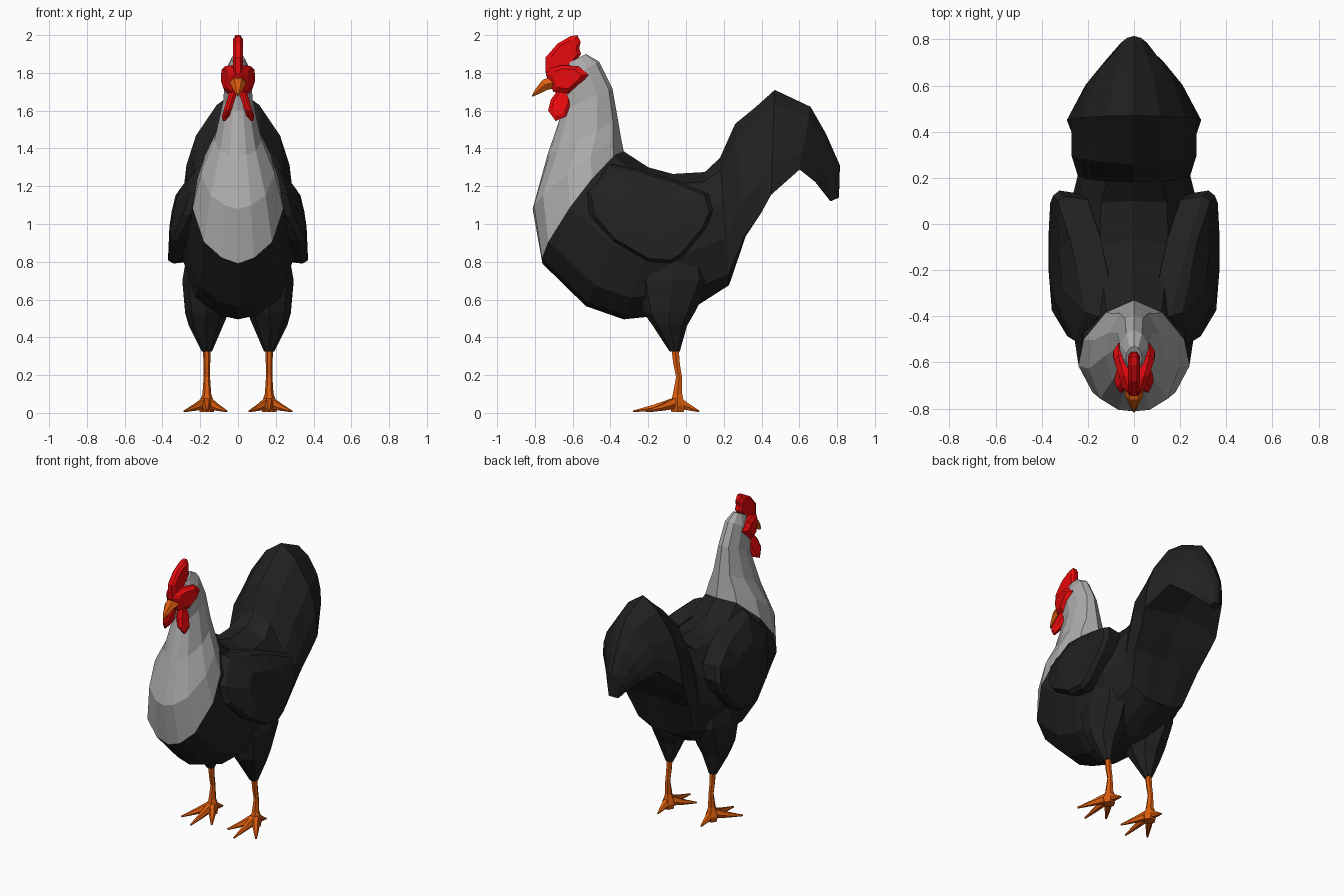
import bpy, bmesh, math
from mathutils import Vector

if "Cube" in bpy.data.objects:
    bpy.data.objects.remove(bpy.data.objects["Cube"])


def material(name, rgb):
    m = bpy.data.materials.new(name)
    m.diffuse_color = (*rgb, 1)
    m.use_nodes = True
    m.node_tree.nodes["Principled BSDF"].inputs["Base Color"].default_value = m.diffuse_color
    return m


BLACK = material("black feathers", (0.015, 0.015, 0.015))
GREY = material("grey feathers", (0.41, 0.40, 0.40))
RED = material("red skin", (0.83, 0.003, 0.004))
ORANGE = material("orange horn", (0.72, 0.11, 0.004))


def loft(name, rings, mat):
    """Skin a list of equally sized point rings, with closed ends."""
    bm = bmesh.new()
    rows = [[bm.verts.new(p) for p in r] for r in rings]
    n = len(rows[0])
    for a, b in zip(rows, rows[1:]):
        for i in range(n):
            j = (i + 1) % n
            bm.faces.new((a[i], a[j], b[j], b[i]))
    bm.faces.new(rows[0])
    bm.faces.new(rows[-1])
    bmesh.ops.recalc_face_normals(bm, faces=bm.faces)
    me = bpy.data.meshes.new(name)
    bm.to_mesh(me)
    bm.free()
    me.materials.append(mat)
    ob = bpy.data.objects.new(name, me)
    bpy.context.collection.objects.link(ob)
    return ob


# Half cross-sections (width fraction, height fraction)
ROUND = [(0, 1), (.5, .86), (.9, .4), (1, -.12), (.75, -.7), (.35, -.94), (0, -1)]
TENT = [(0, 1), (.38, .72), (.75, .15), (.92, -.4), (.98, -.95), (.5, -.85), (0, -.75)]


def section(top, bottom, width, tent=0, bend=(0, 0)):
    """Mirrored cross-section between a top and a bottom point (y, z)."""
    half = []
    for (ax, av), (bx, bv) in zip(ROUND, TENT):
        x, v = ax + (bx - ax) * tent, av + (bv - av) * tent
        t = (v + 1) / 2
        half.append((x * width,
                     bottom[0] + (top[0] - bottom[0]) * t + bend[0] * x,
                     bottom[1] + (top[1] - bottom[1]) * t + bend[1] * x))
    return half + [(-x, y, z) for x, y, z in half[-2:0:-1]]


# Neck and breast
collar = section((-.33, 1.385), (-.76, .79), .24, 0, (-.045, .035))
loft("neck", [
    section((-.53, 1.90), (-.63, 1.85), .035),
    section((-.46, 1.86), (-.67, 1.74), .068),
    section((-.39, 1.72), (-.655, 1.60), .078),
    section((-.36, 1.55), (-.735, 1.36), .125),
    section((-.345, 1.46), (-.812, 1.08), .195, 0, (-.02, .02)),
    collar], GREY)

# Body and tail
loft("body", [
    collar,
    section((-.20, 1.30), (-.53, .565), .275),
    section((-.07, 1.265), (-.33, .495), .30),
    section((.10, 1.275), (.0, .53), .285),
    section((.18, 1.35), (.23, .65), .25, .3),
    section((.26, 1.53), (.32, .90), .285, .6),
    section((.37, 1.62), (.40, 1.03), .29, .8),
    section((.47, 1.71), (.45, 1.14), .297, 1),
    section((.66, 1.62), (.60, 1.28), .215, 1),
    section((.74, 1.48), (.68, 1.21), .14, .8),
    section((.815, 1.31), (.73, 1.15), .07, .5),
    section((.81, 1.14), (.765, 1.12), .035)], BLACK)


def tube(name, stations, mat, sides=6):
    """Upright tapered part: stations are (x, y, z, rx, ry)."""
    angles = [2 * math.pi * i / sides for i in range(sides)]
    return loft(name, [[(x + rx * math.cos(a), y + ry * math.sin(a), z)
                        for a in angles] for x, y, z, rx, ry in stations], mat)


def spike(name, points, mat, sides=6):
    """Tapered part along a path of (point, radius across, radius up)."""
    rings = []
    d = (Vector(points[-1][0]) - Vector(points[0][0])).normalized()
    across = d.cross(Vector((0, 0, 1))).normalized()
    up = across.cross(d)
    for p, ra, ru in points:
        rings.append([Vector(p) + across * ra * math.cos(2 * math.pi * i / sides)
                      + up * ru * math.sin(2 * math.pi * i / sides) for i in range(sides)])
    return loft(name, rings, mat)


def slab(name, outline, layers, mat, offset=lambda y, z: 0, side=1):
    """Side outline stacked in x: layers are (scale, x or function of y)."""
    cy = sum(p[0] for p in outline) / len(outline)
    cz = sum(p[1] for p in outline) / len(outline)
    rings = []
    for s, x in layers:
        pts = [(cy + (y - cy) * s, cz + (z - cz) * s) for y, z in outline]
        rings.append([(side * (offset(y, z) + (x(y) if callable(x) else x)), y, z)
                      for y, z in pts])
    return loft(name, rings, mat)


def wing_spread(y, z):
    """Wing surface leans outward toward its lower edge and tucks in at the front."""
    keys = [(.78, .372), (.88, .368), (1.0, .35), (1.17, .315), (1.34, .19)]
    x = keys[-1][1]
    for (z0, x0), (z1, x1) in zip(keys, keys[1:]):
        if z <= z1:
            x = x0 + (x1 - x0) * max(0, (z - z0) / (z1 - z0))
            break
    return x - max(0, -.36 - y) * .4 + max(0, y) * .12


WING = [(-.53, 1.17), (-.51, 1.05), (-.39, .91), (-.20, .80), (-.08, .79), (-.02, .825),
        (.11, .98), (.145, 1.07), (.12, 1.16), (-.06, 1.235), (-.22, 1.28), (-.40, 1.32)]
WATTLE = [(-.67, 1.72), (-.61, 1.72), (-.605, 1.65), (-.635, 1.57), (-.69, 1.545),
          (-.73, 1.60), (-.715, 1.66)]

for side, label in ((1, "right"), (-1, "left")):
    slab("wing_" + label, WING,
         [(.95, -.13), (1, -.03), (.93, 0), (.5, .004)], BLACK, wing_spread, side)

    # Feathered thigh, spreading into the belly
    tube("thigh_" + label, [
        (side * .165, -.06, .325, .027, .027), (side * .17, -.085, .46, .09, .09),
        (side * .165, -.09, .53, .115, .135), (side * .175, -.07, .70, .12, .20),
        (side * .18, -.05, .95, .07, .14)], BLACK, 8)

    # Shank
    tube("shank_" + label, [
        (side * .165, -.06, .36, .021, .023), (side * .165, -.05, .26, .018, .02),
        (side * .165, -.037, .19, .017, .018), (side * .165, -.045, .10, .023, .028),
        (side * .165, -.045, .04, .045, .045), (side * .165, -.045, .006, .038, .038)], ORANGE)

    # Three front toes and one back toe
    for i, (tx, ty) in enumerate([(.165, -.28), (.06, -.20), (.285, -.21), (.165, .07)]):
        spike(f"toe_{label}_{i + 1}", [
            ((side * .165, -.045, .055), .03, .036),
            ((side * (.165 + (tx - .165) * .55), -.04 + (ty + .04) * .55, .027), .019, .018),
            ((side * tx, ty, .008), .006, .005)], ORANGE)

    # Wattle hanging outward under the beak
    slab("wattle_" + label, WATTLE, [(.7, -.022), (1, -.006), (1, .006), (.7, .02)], RED,
         lambda y, z: .026 + (1.7 - z) * .31, side)

# Red face patch, narrowing toward the beak
FACE = [(-.74, 1.79), (-.73, 1.82), (-.66, 1.84), (-.57, 1.835), (-.515, 1.79),
        (-.555, 1.745), (-.62, 1.69), (-.70, 1.70)]


def cheek(y):
    return .09 - max(0, -.58 - y) * .30


slab("face", FACE, [(.7, lambda y: -cheek(y)), (1, lambda y: .022 - cheek(y)), (1.02, 0),
                    (1, lambda y: cheek(y) - .022), (.7, cheek)], RED)

# Comb
COMB = [(-.745, 1.80), (-.745, 1.88), (-.68, 1.955), (-.61, 1.995), (-.575, 2.0),
        (-.558, 1.965), (-.565, 1.93), (-.555, 1.90), (-.60, 1.84), (-.68, 1.78)]
slab("comb", COMB, [(.75, -.027), (1, -.013), (1, .013), (.75, .027)], RED)

# Beak
spike("beak", [((0, -.68, 1.755), .05, .045), ((0, -.745, 1.737), .038, .034),
               ((0, -.79, 1.70), .018, .018), ((0, -.815, 1.676), .003, .003)], ORANGE)
